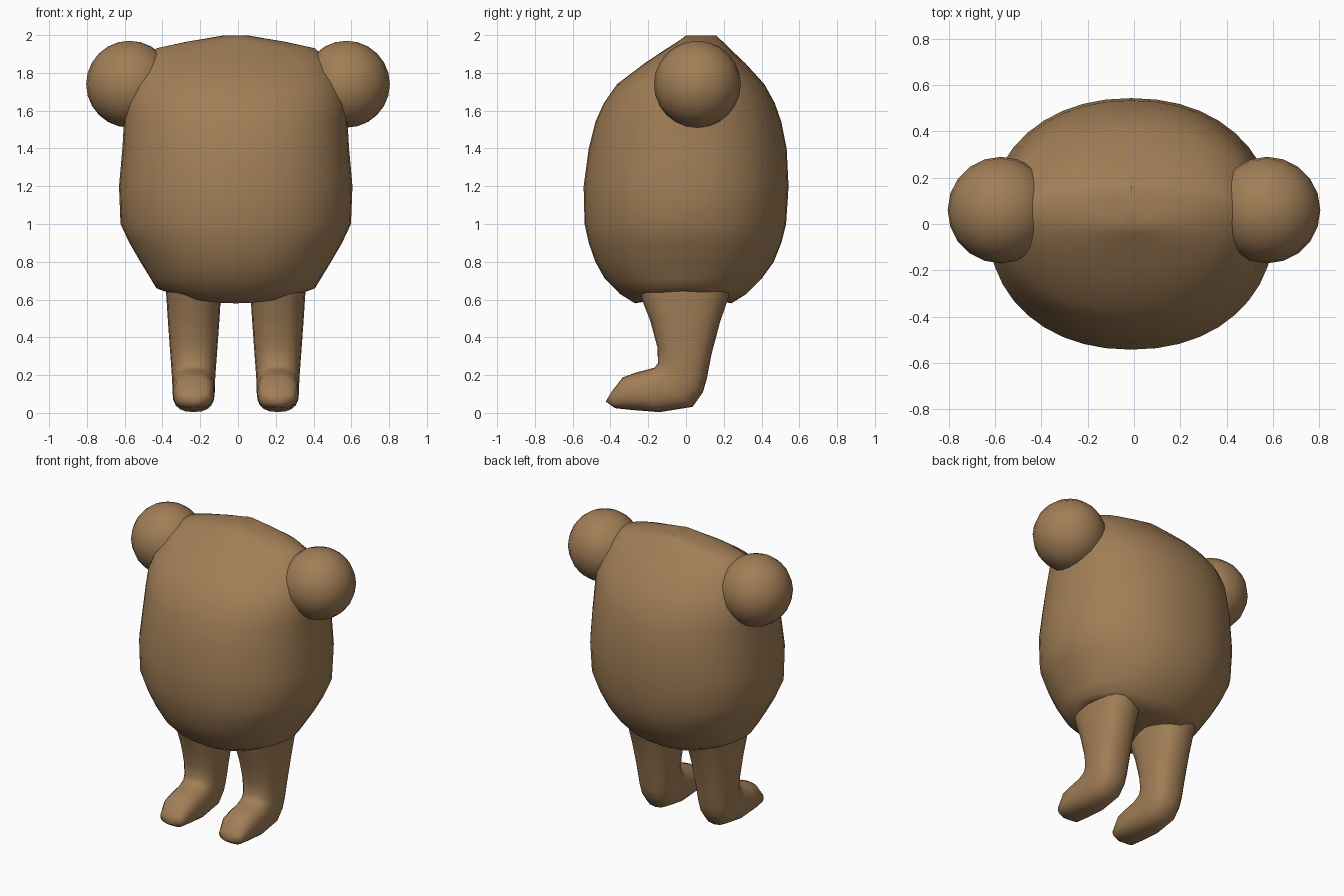
import bpy, bmesh, math

if "Cube" in bpy.data.objects:
    bpy.data.objects.remove(bpy.data.objects["Cube"])

CX = -0.012  # body and legs sit slightly left of centre

brown = bpy.data.materials.new("brown")
brown.diffuse_color = (0.36, 0.21, 0.095, 1)
brown.use_nodes = True
brown.node_tree.nodes["Principled BSDF"].inputs["Base Color"].default_value = brown.diffuse_color


def oval(n, power):
    """Unit superellipse points."""
    pts = []
    for i in range(n):
        a = 2 * math.pi * i / n
        c, s = math.cos(a), math.sin(a)
        pts.append((math.copysign(abs(c) ** (2 / power), c),
                    math.copysign(abs(s) ** (2 / power), s)))
    return pts


def loft(name, rings, tip_start, tip_end, angle):
    """Skin a list of closed rings, each end closed with a fan to a tip."""
    bm = bmesh.new()
    rows = [[bm.verts.new(p) for p in ring] for ring in rings]
    n = len(rows[0])
    for a, b in zip(rows, rows[1:]):
        for i in range(n):
            j = (i + 1) % n
            bm.faces.new((a[i], a[j], b[j], b[i]))
    for row, tip in ((rows[0], tip_start), (rows[-1], tip_end)):
        v = bm.verts.new(tip)
        for i in range(n):
            bm.faces.new((row[i], row[(i + 1) % n], v))
    bmesh.ops.recalc_face_normals(bm, faces=bm.faces)
    me = bpy.data.meshes.new(name)
    bm.to_mesh(me)
    bm.free()
    ob = bpy.data.objects.new(name, me)
    bpy.context.collection.objects.link(ob)
    finish(ob, angle)
    return ob


def finish(ob, angle):
    ob.data.materials.append(brown)
    bpy.ops.object.select_all(action='DESELECT')
    ob.select_set(True)
    bpy.context.view_layer.objects.active = ob
    bpy.ops.object.shade_smooth_by_angle(angle=math.radians(angle))


# Body: z, half width, front y, back y, lift of the sides
sections = [
    (0.58, 0.38, -0.27, 0.24, 0.065),
    (0.63, 0.42, -0.35, 0.32, 0.03),
    (0.71, 0.45, -0.43, 0.40, 0.0),
    (0.80, 0.505, -0.48, 0.465, 0.0),
    (0.90, 0.563, -0.515, 0.505, 0.0),
    (1.00, 0.61, -0.537, 0.53, 0.0),
    (1.20, 0.618, -0.542, 0.543, 0.0),
    (1.40, 0.60, -0.515, 0.533, 0.0),
    (1.54, 0.592, -0.48, 0.505, 0.0),
    (1.64, 0.59, -0.435, 0.47, 0.0),
    (1.74, 0.56, -0.365, 0.415, 0.0),
    (1.85, 0.505, -0.22, 0.315, 0.0),
    (1.93, 0.42, -0.10, 0.23, 0.0),
    (1.965, 0.26, -0.045, 0.195, 0.0),
    (1.997, 0.07, 0.0, 0.16, 0.0),
]
rings = []
for z, w, yf, yb, lift in sections:
    yc, d = (yf + yb) / 2, (yb - yf) / 2
    rings.append([(CX + w * u, yc + d * v, z + lift * u * u)
                  for u, v in oval(40, 2.15)])
loft("body", rings, (CX, 0, 0.63), (CX, 0.08, 1.985), 50)

# Legs with feet: front/top point (y, z), back/bottom point (y, z), half width
leg_rings = [
    (-0.28, 0.72, 0.27, 0.72, 0.150),
    (-0.25, 0.64, 0.235, 0.64, 0.146),
    (-0.19, 0.49, 0.18, 0.48, 0.136),
    (-0.152, 0.35, 0.135, 0.31, 0.125),
    (-0.148, 0.265, 0.11, 0.18, 0.117),
    (-0.165, 0.24, 0.09, 0.11, 0.114),
    (-0.21, 0.228, 0.035, 0.032, 0.112),
    (-0.27, 0.212, -0.14, 0.004, 0.112),
    (-0.335, 0.188, -0.28, 0.015, 0.108),
    (-0.395, 0.11, -0.375, 0.025, 0.085),
]
for side, name in ((-1, "left_leg"), (1, "right_leg")):
    rings = []
    for y1, z1, y2, z2, w in leg_rings:
        x = CX + side * 0.223
        ring = []
        for u, v in oval(20, 2.5):
            t = (v + 1) / 2
            ring.append((x + w * u, y1 + (y2 - y1) * t, z1 + (z2 - z1) * t))
        rings.append(ring)
    loft(name, rings, (x, 0, 0.74), (x, -0.425, 0.06), 60)

# Round hands on the shoulders
for side, name in ((-1, "left_hand"), (1, "right_hand")):
    bpy.ops.mesh.primitive_uv_sphere_add(segments=20, ring_count=12, radius=0.23,
                                         location=(side * 0.574, 0.06, 1.74))
    ob = bpy.context.object
    ob.name = name
    finish(ob, 60)
